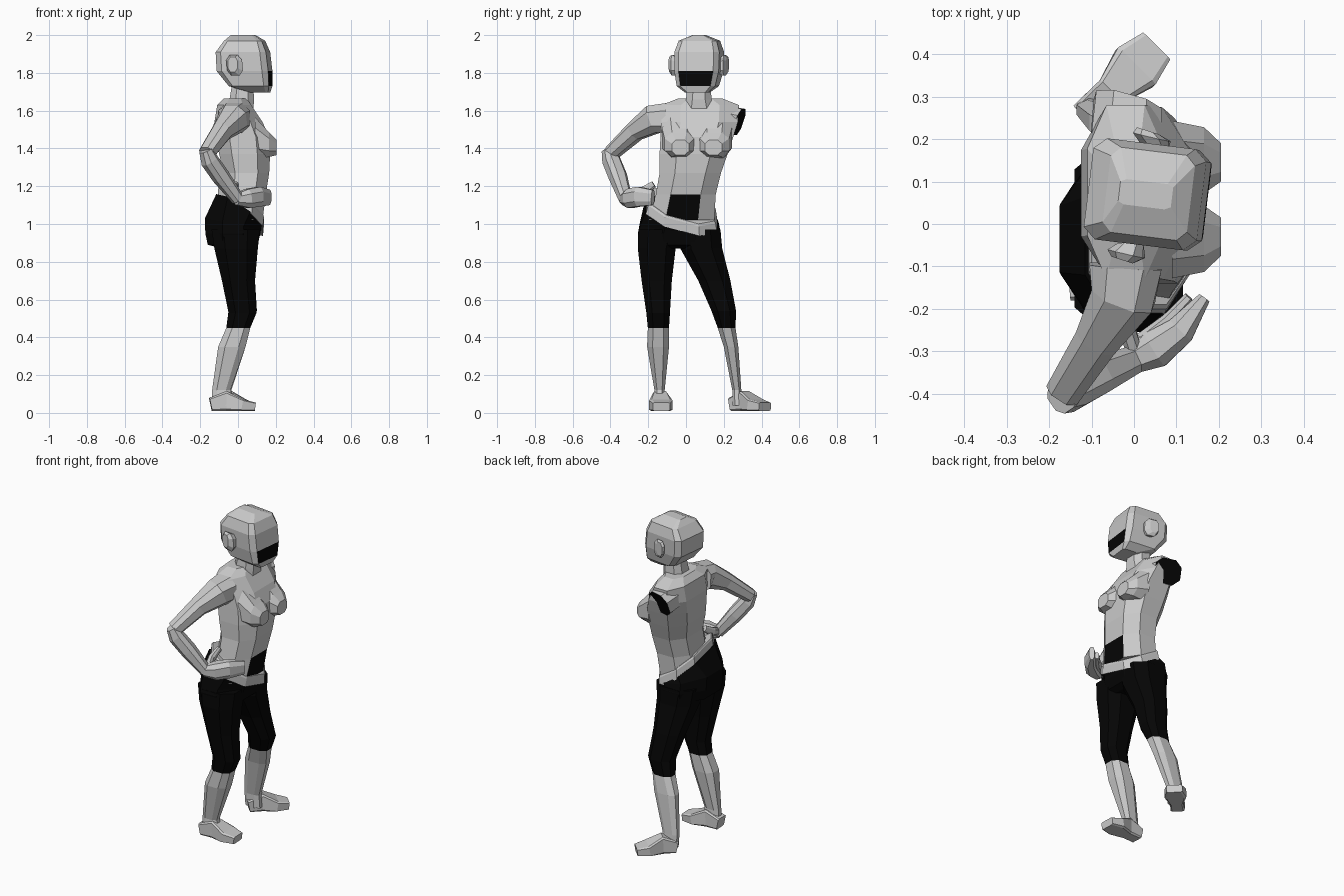
import bpy, bmesh, math
from mathutils import Vector, Matrix

old = bpy.data.objects.get("Cube")
if old:
    bpy.data.objects.remove(old, do_unlink=True)


def material(name, value):
    mat = bpy.data.materials.new(name)
    colour = (value, value, value, 1)
    mat.use_nodes = True
    mat.diffuse_color = colour
    mat.node_tree.nodes["Principled BSDF"].inputs["Base Color"].default_value = colour
    return mat


LIGHT = material("pale grey", .6)
DARK = material("black", .0015)


def ring(centre, u, v, cut=.5):
    """Eight-sided section: a rectangle with its corners cut."""
    centre, u, v = Vector(centre), Vector(u), Vector(v)
    corners = [(1, -cut), (1, cut), (cut, 1), (-cut, 1),
               (-1, cut), (-1, -cut), (-cut, -1), (cut, -1)]
    return [centre + u * p + v * q for p, q in corners]


def level(z, x0, x1, y0, y1, pitch=0, roll=0, cut=.5, yaw=0):
    """Horizontal section from its extents, optionally tilted or turned."""
    rx, ry = (x1 - x0) / 2, (y1 - y0) / 2
    turn = Matrix.Rotation(yaw, 3, 'Z')
    return ring(((x0 + x1) / 2, (y0 + y1) / 2, z),
                turn @ Vector((rx, 0, -pitch * rx)),
                turn @ Vector((0, ry, -roll * ry)), cut)


def loft(name, rings, mat=LIGHT, dark_rule=None):
    bm = bmesh.new()
    loops = [[bm.verts.new(p) for p in r] for r in rings]
    for low, high in zip(loops, loops[1:]):
        for i in range(len(low)):
            j = (i + 1) % len(low)
            bm.faces.new((low[i], low[j], high[j], high[i]))
    bm.faces.new(loops[0])
    bm.faces.new(loops[-1])
    bmesh.ops.recalc_face_normals(bm, faces=bm.faces)
    bm.normal_update()
    if dark_rule:
        for face in bm.faces:
            face.material_index = int(dark_rule(face.calc_center_median(), face.normal))
    mesh = bpy.data.meshes.new(name)
    bm.to_mesh(mesh)
    bm.free()
    mesh.materials.append(mat)
    if dark_rule:
        mesh.materials.append(DARK)
    obj = bpy.data.objects.new(name, mesh)
    bpy.context.collection.objects.link(obj)
    return obj


def limb(name, stations, up=(0, 0, 1), cut=.5):
    """Tube along stations of (centre, half width, half height)."""
    pts = [Vector(s[0]) for s in stations]
    rings = []
    for i, (_, wide, high) in enumerate(stations):
        along = (pts[min(i + 1, len(pts) - 1)] - pts[max(i - 1, 0)]).normalized()
        side = along.cross(Vector(up)).normalized()
        rings.append(ring(pts[i], side * wide, side.cross(along) * high, cut))
    return loft(name, rings)


# Head with dark visor, ears and neck
YAW = math.radians(-7)
head = [(2, -.035, .09, .04, .1), (1.97, -.065, .135, -.03, .172),
        (1.91, -.108, .16, -.05, .19), (1.81, -.103, .172, -.05, .187),
        (1.73, -.04, .173, -.04, .165), (1.695, .07, .165, .0, .12)]
loft("head", [level(*r, cut=.78, yaw=YAW) for r in head],
     dark_rule=lambda c, n: 1.73 < c.z < 1.81 and n.x > .85)
for name, y, side in (("right_ear", -.045, -1), ("left_ear", .18, 1)):
    x = .012 + .03 * side
    loft(name, [ring((x + .01, y, 1.835), (.03, 0, 0), (0, 0, .045)),
                ring((x, y + .025 * side, 1.84), (.042, -.01, 0), (-.005, 0, .055)),
                ring((x - .01, y + .04 * side, 1.845), (.025, -.008, 0), (0, 0, .04))])
loft("neck", [level(1.75, -.03, .08, .01, .13), level(1.66, -.045, .085, 0, .135),
              level(1.58, -.08, .08, -.02, .16)])

# Torso with a dark panel on the belly
torso = [(1.665, -.075, .045, -.04, .19), (1.63, -.11, .07, -.13, .28),
         (1.54, -.125, .13, -.13, .275), (1.46, -.115, .165, -.135, .25),
         (1.37, -.1, .17, -.14, .22), (1.27, -.075, .165, -.14, .185),
         (1.155, -.08, .147, -.16, .157), (1.02, -.1, .13, -.195, .15)]
loft("torso", [level(*r) for r in torso],
     dark_rule=lambda c, n: 1.02 < c.z < 1.155 and n.x > .9)

# Breasts as broad low forms on the chest
for name, y, side in (("right_breast", -.03, -1), ("left_breast", .145, 1)):
    loft(name, [ring((.09, y + .008 * side, 1.455), (0, .09, 0), (0, 0, .11)),
                ring((.165, y + .005 * side, 1.42), (0, .078, 0), (0, 0, .065)),
                ring((.205, y, 1.405), (0, .045, 0), (0, 0, .04))])

# Belt and hips share one sloping waistline
SLOPE = dict(pitch=.65, roll=.27)
loft("belt", [level(1.1, -.1, .135, -.19, .15, **SLOPE),
              level(1.09, -.104, .137, -.2, .157, **SLOPE),
              level(1.04, -.108, .132, -.212, .165, **SLOPE)])
loft("hips", [level(1.055, -.115, .126, -.213, .157, **SLOPE),
              level(1.0, -.175, .122, -.243, .172, pitch=.2, cut=.38),
              level(.95, -.173, .118, -.255, .185, cut=.38),
              level(.89, -.16, .105, -.24, .17, cut=.4),
              level(.87, -.08, .07, -.15, .08)], DARK)

# Legs: dark thighs, pale shins
thighs = {
    "right": [(.97, -.14, .115, -.252, -.03), (.87, -.125, .105, -.255, -.055),
              (.7, -.085, .09, -.235, -.075), (.53, -.05, .098, -.21, -.085),
              (.45, -.062, .065, -.202, -.09)],
    "left": [(.97, -.14, .115, -.03, .182), (.87, -.125, .105, -.03, .192),
             (.7, -.085, .09, .065, .235), (.54, -.05, .1, .135, .265),
             (.45, -.062, .065, .168, .262)]}
shins = {
    "right": [(.35, -.105, .04, -.206, -.09), (.12, -.137, -.04, -.167, -.113),
              (.04, -.14, -.02, -.175, -.105)],
    "left": [(.35, -.105, .04, .2, .277), (.12, -.135, -.035, .245, .293),
             (.04, -.13, -.03, .245, .3)]}
for side in thighs:
    loft(side + "_thigh", [level(*r) for r in thighs[side]], DARK)
    knee = thighs[side][-1]
    loft(side + "_shin", [level(*r) for r in [knee] + shins[side]])

# Feet run from heel to toe
for side, heel, toe in (("right", (-.145, -.14), (.09, -.13)),
                        ("left", (-.11, .255), (.052, .418))):
    heel, toe = Vector((*heel, 0)), Vector((*toe, 0))
    parts = [(0, .04, .07), (.35, .038, .105), (.7, .062, .062), (1, .045, .045)]
    limb(side + "_foot", [(heel.lerp(toe, t) + Vector((0, 0, .01 + h / 2)), w, h / 2)
                          for t, w, h in parts], cut=.8)

# Right arm bent with the hand on the hip
limb("right_upper_arm", [((-.02, -.1, 1.56), .085, .08), ((-.025, -.17, 1.555), .075, .075),
                         ((-.085, -.27, 1.49), .052, .05), ((-.165, -.395, 1.375), .042, .038)])
limb("right_forearm", [((-.172, -.41, 1.39), .035, .03), ((-.15, -.395, 1.335), .045, .043),
                       ((-.09, -.36, 1.25), .045, .043), ((.0, -.32, 1.13), .032, .032)])
limb("right_hand", [((-.01, -.325, 1.13), .03, .03), ((.05, -.295, 1.135), .045, .05),
                    ((.11, -.25, 1.145), .035, .052), ((.165, -.175, 1.14), .015, .04)])
limb("right_finger", [((.02, -.275, 1.13), .02, .03), ((.08, -.225, 1.13), .015, .03),
                      ((.13, -.172, 1.135), .012, .02)])
limb("right_thumb", [((.0, -.3, 1.14), .02, .025), ((-.02, -.23, 1.17), .018, .025),
                     ((-.01, -.17, 1.21), .012, .018)])

# Left shoulder ends in a dark cut face
outward = Vector((.25, .91, -.33)).normalized()
across = outward.cross(Vector((0, 0, 1))).normalized()
rise = across.cross(outward)
loft("left_shoulder", [ring((-.02, .17, 1.56), (-.085, 0, 0), (0, 0, .075)),
                       ring((-.015, .282, 1.54), across * -.08, rise * .073)],
     dark_rule=lambda c, n: n.dot(outward) > .95)
